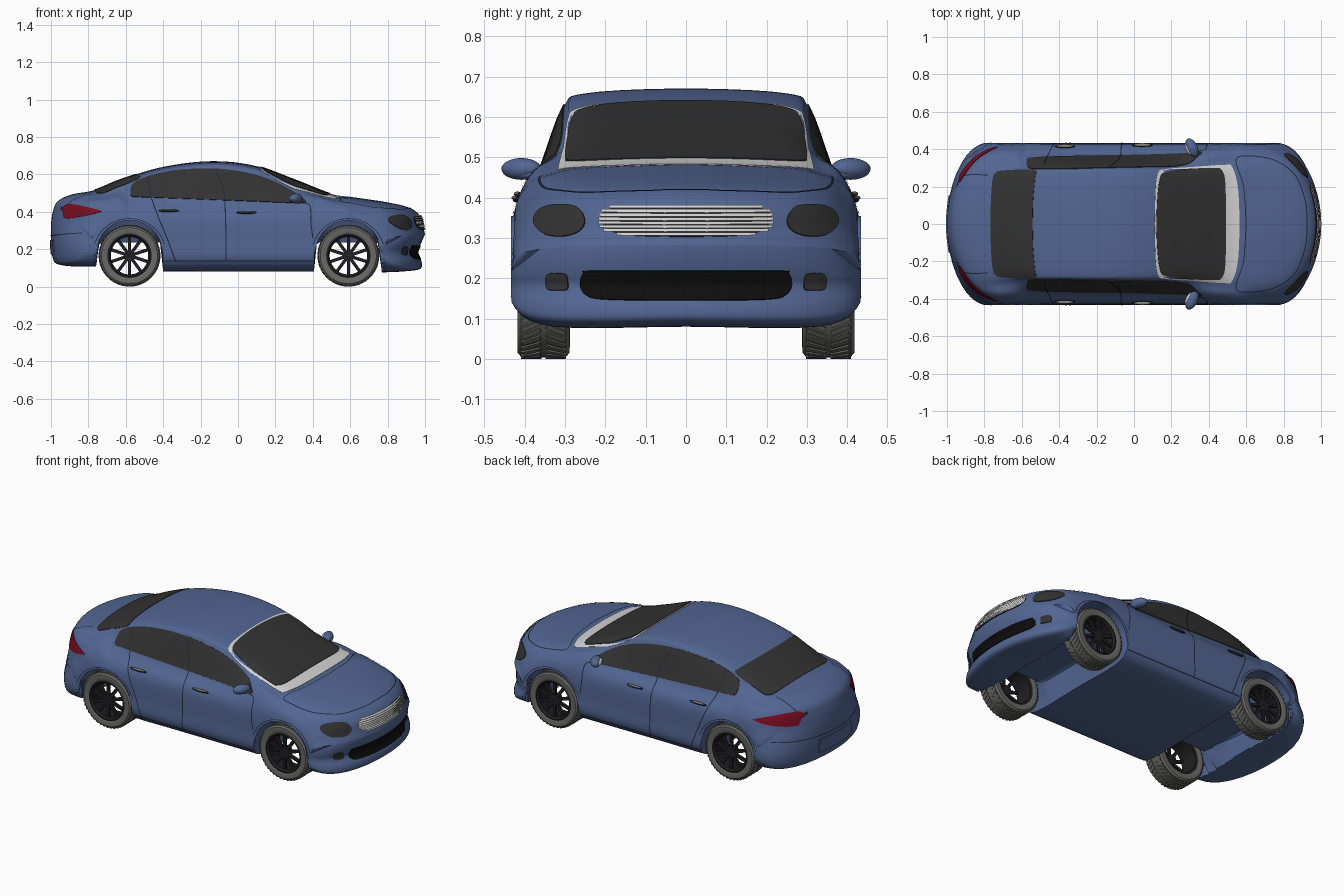
import bpy, bmesh, math
from mathutils import Vector, Matrix
from mathutils.bvhtree import BVHTree

if "Cube" in bpy.data.objects:
    bpy.data.objects.remove(bpy.data.objects["Cube"])
made = []


def material(name, *rgb):
    m = bpy.data.materials.new(name)
    m.use_nodes = True
    m.diffuse_color = (*rgb, 1)
    m.node_tree.nodes["Principled BSDF"].inputs["Base Color"].default_value = (*rgb, 1)
    return m


PAINT = material("blue paint", .085, .133, .29)
GLASS = material("dark glass", .032, .032, .032)
SILVER = material("silver trim", .65, .65, .65)
RED = material("red lamp", .2, .004, .015)
BLACK = material("black opening", .004, .004, .004)
RUBBER = material("grey rubber", .14, .14, .135)
RIM = material("dark rim", .014, .014, .016)
SEAM = material("dark seam", .015, .022, .045)
GRIP = material("warm grey grip", .25, .23, .19)


def add_mesh(name, mesh, matrix=None):
    ob = bpy.data.objects.new(name, mesh)
    bpy.context.collection.objects.link(ob)
    if matrix:
        ob.matrix_world = matrix
    made.append(ob)
    return ob


def to_mesh(name, bm, mat):
    mesh = bpy.data.meshes.new(name)
    bm.to_mesh(mesh)
    mesh.materials.append(mat)
    return mesh


def clamp(v):
    return max(0.0, min(1.0, v))


def ease(v):
    v = clamp(v)
    return v * v * (3 - 2 * v)


def lerp(a, b, t):
    return a + (b - a) * t


def spline(pts, n, closed=False):
    """Smooth curve through points, n samples per span."""
    p = [Vector(q) for q in pts]
    p = [p[-1]] + p + p[:2] if closed else [2 * p[0] - p[1]] + p + [2 * p[-1] - p[-2]]
    out = []
    for a, b, c, d in zip(p, p[1:], p[2:], p[3:]):
        for i in range(n):
            t = i / n
            out.append(b + (c - a) * (t / 2) + (2 * a - 5 * b + 4 * c - d) * (t * t / 2)
                       + (3 * b - a - 3 * c + d) * (t ** 3 / 2))
    return out if closed else out + [p[-2]]


# Body shell: cross-sections lofted from tail to nose, ends rounded in plan
def section(zb, zt):
    s = min(1, (zt - zb) / .3)
    k = clamp((zt - .47) / .1)
    z4 = min(.38, zt - .09 * s)
    half = [(0, zb), (.33, zb), (.425, lerp(zb, z4, .18)), (.43, lerp(zb, z4, .55)), (.422, z4),
            (lerp(.388, .366, k), lerp(zt - .048 * s, .46, k)),
            (lerp(.34, .305, k), zt - lerp(.02, .05, k) * s), (.25, zt - lerp(.007, .012, k) * s), (0, zt)]
    return spline(half + [(-y, z) for y, z in reversed(half[1:-1])], 5, True)


def bend(u, y, z):
    t = clamp((abs(u) - .45) / .55)
    reach = .22 + .12 * ease((z - .18) / .2)
    back = ease(t) * reach * (1 - math.sqrt(1 - min(1, (y / .437) ** 2)))
    if u > 0:
        back += t ** 6 * .038 * math.exp(-((z - .185) / .045) ** 2)
    return Vector((u - math.copysign(back, u), y, z))


stations = [(-1, .22, .34), (-.99, .15, .4), (-.965, .12, .455), (-.89, .11, .492), (-.77, .11, .515),
            (-.62, .1, .575), (-.4, .085, .64), (-.15, .085, .67), (.08, .085, .648), (.3, .085, .57),
            (.5, .085, .493), (.62, .085, .477), (.8, .08, .45), (.92, .085, .42), (.975, .095, .375),
            (.99, .13, .32), (1, .2, .28)]
bm = bmesh.new()
rings = [[bm.verts.new(bend(u, y, z)) for y, z in section(zb, zt)] for u, zb, zt in spline(stations, 14)]
count = len(rings[0])
top = count // 2
for r, q in zip(rings, rings[1:]):
    for j in range(count):
        bm.faces.new((r[j], r[j - 1], q[j - 1], q[j]))
for ring in (rings[0], rings[-1]):
    for k in range(-top // 2, top // 2):
        quad = [ring[i % count] for i in (k, k + 1, top - k - 1, top - k)]
        bm.faces.new(list(dict.fromkeys(quad)))
bmesh.ops.recalc_face_normals(bm, faces=bm.faces)
tree = BVHTree.FromBMesh(bm)

# Wheel arches: lift the underside over each axle, lower between the wheels
AXLES = (-.58, .59)
ARCH = .176
for v in bm.verts:
    for ax in AXLES:
        if abs(v.co.x - ax) < ARCH:
            roof = .178 + math.sqrt(ARCH ** 2 - (v.co.x - ax) ** 2)
            v.co.z = max(v.co.z, min(roof, .235) if abs(v.co.y) < .29 else roof)
body = add_mesh("body_shell", to_mesh("body_shell", bm, PAINT))


# Thin plates and lines laid on the shell by projection along an axis
def on_shell(axis, sign, a, b, lift):
    o = [a, b]
    o.insert(axis, 2 * sign)
    d = Vector((0, 0, 0))
    d[axis] = -sign
    p, n, _, _ = tree.ray_cast(Vector(o), d)
    if p is None:
        o[axis] = (.95, .4, .5)[axis] * sign
        p, n, _, _ = tree.find_nearest(Vector(o))
    return p + n * lift


def finish(name, bm, axis, sign, mat):
    bm.normal_update()
    if sum(f.normal[axis] * f.calc_area() for f in bm.faces) * sign < 0:
        bmesh.ops.reverse_faces(bm, faces=bm.faces)
    add_mesh(name, to_mesh(name, bm, mat))


def plate(name, outline, axis, sign, mat, lift=.004):
    loop = spline(outline, 6, True)
    c = sum(loop, Vector((0, 0))) / len(loop)
    bm = bmesh.new()
    rows = []
    for f, h in [(1, -.004)] + [(i / 12, lift) for i in range(12, 0, -1)]:
        rows.append([bm.verts.new(on_shell(axis, sign, *(c + (p - c) * f), h)) for p in loop])
    hub = bm.verts.new(on_shell(axis, sign, *c, lift))
    for j in range(len(loop)):
        for r, q in zip(rows, rows[1:]):
            bm.faces.new((r[j - 1], r[j], q[j], q[j - 1]))
        bm.faces.new((rows[-1][j - 1], rows[-1][j], hub))
    finish(name, bm, axis, sign, mat)


def line(name, path, axis, sign, mat=SEAM, width=.006, lift=.003):
    pts = spline(path, 14)
    bm = bmesh.new()
    rows = []
    for i, p in enumerate(pts):
        t = (pts[min(i + 1, len(pts) - 1)] - pts[max(i - 1, 0)]).normalized() * width / 2
        n = Vector((-t.y, t.x))
        rows.append([bm.verts.new(on_shell(axis, sign, *(p + n * s), lift)) for s in (1, -1)])
    for r, q in zip(rows, rows[1:]):
        bm.faces.new((r[0], r[1], q[1], q[0]))
    finish(name, bm, axis, sign, mat)


def ellipsoid(name, place, size, mat):
    bm = bmesh.new()
    bmesh.ops.create_uvsphere(bm, u_segments=24, v_segments=14, radius=1,
                              matrix=place @ Matrix.Diagonal((*size, 1)))
    add_mesh(name, to_mesh(name, bm, mat))


def both(half):
    """Outline symmetric in its second coordinate."""
    return half + [(a, -b) for a, b in reversed(half)]


def flip(pts, side):
    return [(a * side, b) for a, b in pts]


# Windscreen, its silver surround, and rear window
plate("windscreen_surround", both([(.562, .1), (.55, .23), (.522, .308), (.49, .316), (.3, .303),
                                   (.17, .292), (.125, .265), (.112, .1)]), 2, 1, SILVER, .002)
plate("windscreen", both([(.49, .1), (.485, .24), (.465, .29), (.43, .298), (.3, .292), (.185, .28),
                          (.14, .25), (.122, .1)]), 2, 1, GLASS, .005)
plate("rear_window", both([(-.765, .1), (-.755, .24), (-.735, .275), (-.7, .285), (-.56, .29),
                           (-.522, .282), (-.528, .25), (-.54, .1)]), 2, 1, GLASS, .003)

# Sides: windows, door lines, arch lips, lamps, handles, mirrors
side_glass = [(-.575, .5), (-.565, .482), (-.53, .478), (-.2, .466), (.1, .454), (.32, .446), (.355, .45),
              (.352, .468), (.22, .548), (.08, .6), (-.1, .628), (-.3, .625), (-.45, .598), (-.555, .555)]
for side, tag in ((1, "left"), (-1, "right")):
    plate(tag + "_side_windows", side_glass, 1, side, GLASS)
    line(tag + "_centre_pillar", [(-.125, .625), (-.085, .54), (-.07, .46)], 1, side, lift=.008)
    line(tag + "_quarter_pillar", [(-.48, .587), (-.475, .54), (-.465, .477)], 1, side, lift=.008)
    line(tag + "_centre_door_line", [(-.07, .46), (-.065, .3), (-.065, .14)], 1, side)
    line(tag + "_rear_door_line", [(-.465, .477), (-.43, .38), (-.38, .26), (-.335, .14)], 1, side)
    line(tag + "_front_door_line", [(.345, .447), (.385, .43), (.39, .34), (.4, .26)], 1, side)
    line(tag + "_sill_line", [(-.39, .138), (0, .138), (.4, .138)], 1, side)
    for ax, end in zip(AXLES, ("rear", "front")):
        arc = [(ax + .198 * math.cos(a), .165 + .198 * math.sin(a))
               for a in (math.pi * i / 10 for i in range(1, 10))]
        line(f"{tag}_{end}_arch_lip", arc, 1, side, width=.004)
    plate(tag + "_tail_lamp", [(-.93, .38), (-.932, .425), (-.9, .438), (-.84, .432), (-.745, .408),
                               (-.735, .4), (-.8, .382), (-.915, .364)], 1, side, RED)
    plate(tag + "_headlamp", flip([(.25, .345), (.27, .376), (.32, .382), (.362, .37), (.376, .338),
                                   (.35, .309), (.3, .304), (.262, .318)], side), 0, 1, GLASS)
    plate(tag + "_fog_lamp", flip([(.292, .175), (.294, .204), (.305, .212), (.338, .212), (.347, .2),
                                   (.345, .176), (.335, .17), (.302, .17)], side), 0, 1, GLASS)
    for hx, hz, end in ((-.37, .403, "rear"), (.045, .394, "front")):
        at = on_shell(1, side, hx, hz, .005)
        ellipsoid(f"{tag}_{end}_handle_base", Matrix.Translation(at), (.055, .009, .008), RIM)
        at += Vector((0, .003 * side, .0035))
        ellipsoid(f"{tag}_{end}_handle_grip", Matrix.Translation(at), (.046, .009, .0055), GRIP)
    turn = Matrix.Translation((.31, .408 * side, .471)) @ Matrix.Rotation(.45 * side, 4, 'Z')
    ellipsoid(tag + "_mirror_housing", turn, (.03, .053, .027), PAINT)
    ellipsoid(tag + "_mirror_glass", turn @ Matrix.Translation((-.022, 0, 0)), (.012, .036, .018), SILVER)
    ellipsoid(tag + "_mirror_arm", turn @ Matrix.Translation((.005, -.02 * side, -.014)),
              (.018, .06, .012), PAINT)
    line(tag + "_bonnet_line", [(a, b * side) for a, b in ((.6, 0), (.585, .2), (.545, .34), (.61, .362),
         (.75, .34), (.86, .26), (.915, .12), (.925, 0))], 2, 1, width=.005)
    line(tag + "_boot_line", [(a, b * side) for a, b in ((-.78, .262), (-.88, .262), (-.925, .245),
         (-.945, .2))], 2, 1, width=.005)

# Nose: slatted grille and lower intake; tail: number panel and bumper crease
plate("grille_back", [(-.21, .345), (-.19, .37), (-.1, .378), (.1, .378), (.19, .37), (.21, .345),
                      (.18, .315), (.1, .304), (-.1, .304), (-.18, .315)], 0, 1, RIM)
for i in range(8):
    z = .308 + i * .0094
    w = .213 * (1 - ((z - .343) / .045) ** 4) ** .5
    line(f"grille_slat_{i}", [(-w, z), (0, z), (w, z)], 0, 1, SILVER, .0072, .008)
plate("lower_intake", [(-.262, .185), (-.255, .213), (-.23, .219), (0, .219), (.23, .219), (.255, .213),
                       (.262, .185), (.25, .16), (.2, .147), (0, .145), (-.2, .147), (-.25, .16)], 0, 1, BLACK)
plate("number_panel", [(-.15, .18), (-.145, .24), (-.12, .248), (.12, .248), (.145, .24), (.15, .18),
                       (.12, .172), (-.12, .172)], 0, -1, PAINT, .006)
line("rear_bumper_crease", [(-.39, .285), (-.2, .275), (0, .272), (.2, .275), (.39, .285)], 0, -1, width=.005)


# Wheels: lathed tyre and rim, spokes, tread blocks
def lathe(bm, profile, seg=48):
    rows = [[bm.verts.new((r * math.cos(a), y, r * math.sin(a))) for r, y in profile]
            for a in (math.tau * i / seg for i in range(seg))]
    for i in range(seg):
        for j in range(len(profile)):
            bm.faces.new((rows[i - 1][j - 1], rows[i - 1][j], rows[i][j], rows[i][j - 1]))
    bmesh.ops.recalc_face_normals(bm, faces=bm.faces)


tyre = bmesh.new()
lathe(tyre, [(.118, -.06), (.135, -.065), (.15, -.064), (.159, -.056), (.161, -.045), (.161, .045),
             (.159, .056), (.15, .064), (.135, .065), (.118, .06), (.114, 0)])
for i in range(44):
    for s in (1, -1):
        spot = (Matrix.Rotation(math.tau * (i + s / 4) / 44, 4, 'Y') @ Matrix.Translation((0, s * .03, .161))
                @ Matrix.Rotation(s * .45, 4, 'Z') @ Matrix.Diagonal((.013, .05, .0075, 1)))
        bmesh.ops.create_cube(tyre, size=1, matrix=spot)
rim = bmesh.new()
lathe(rim, [(.119, .06), (.11, .063), (.1, .052), (.105, -.055), (.119, -.058)])
lathe(rim, [(.001, .052), (.022, .052), (.03, .044), (.03, .015), (.001, .015)], 24)
for i in range(10):
    spot = (Matrix.Rotation(math.tau * i / 10, 4, 'Y') @ Matrix.Translation((0, .045, .065))
            @ Matrix.Diagonal((.017, .014, .088, 1)))
    bmesh.ops.create_cube(rim, size=1, matrix=spot)
parts = (("tyre", to_mesh("tyre", tyre, RUBBER)), ("rim", to_mesh("rim", rim, RIM)))
for ax, end in zip(AXLES, ("rear", "front")):
    for side, tag in ((1, "left"), (-1, "right")):
        spin = Matrix.Rotation(0 if side > 0 else math.pi, 4, 'Z')
        for part, mesh in parts:
            add_mesh(f"{tag}_{end}_{part}", mesh, Matrix.Translation((ax, .353 * side, .165)) @ spin)

# Smooth shading with crisp edges
bpy.ops.object.select_all(action='DESELECT')
for ob in made:
    ob.select_set(True)
bpy.context.view_layer.objects.active = body
bpy.ops.object.shade_smooth_by_angle(angle=math.radians(35))
